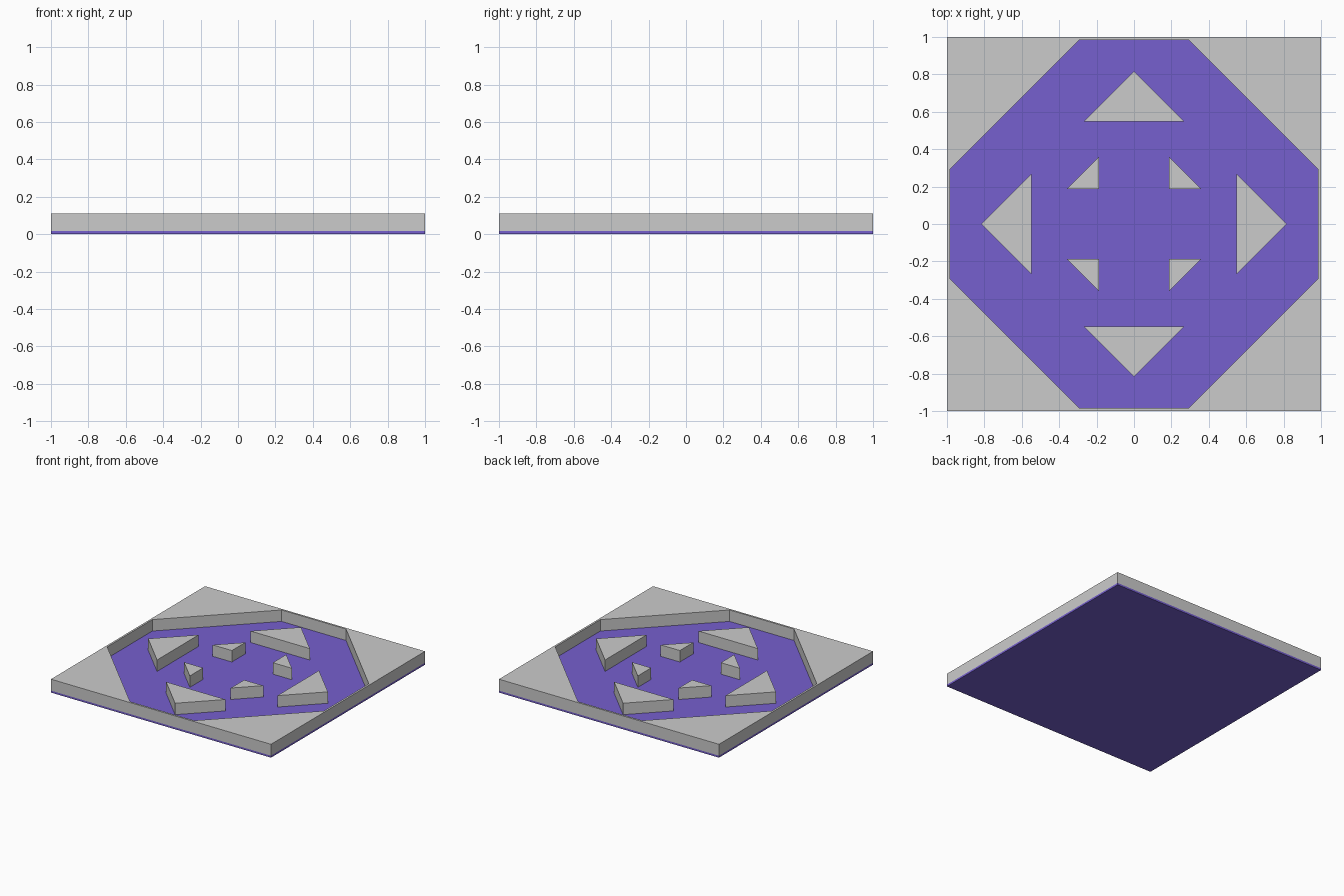
import bpy, bmesh
from math import pi
from mathutils import Matrix, Vector

if "Cube" in bpy.data.objects:
    bpy.data.objects.remove(bpy.data.objects["Cube"])

BASE_H = 0.016
TOP_Z = 0.11


def slab(name, polygons, z0, z1):
    """Flat counter-clockwise polygons thickened upwards from z0 to z1."""
    bm = bmesh.new()
    for poly in polygons:
        bm.faces.new([bm.verts.new((x, y, z0)) for x, y in poly])
    bmesh.ops.remove_doubles(bm, verts=bm.verts, dist=1e-4)
    mesh = bpy.data.meshes.new(name)
    bm.to_mesh(mesh)
    bm.free()
    obj = bpy.data.objects.new(name, mesh)
    bpy.context.collection.objects.link(obj)
    mod = obj.modifiers.new("thickness", 'SOLIDIFY')
    mod.thickness = z1 - z0
    mod.offset = 1
    return obj


def turned(poly, k):
    """Polygon rotated by k quarter turns."""
    rot = Matrix.Rotation(k * pi / 2, 2)
    return [tuple(rot @ Vector(p)) for p in poly]


# Coloured base plate
base = slab("base_plate", [[(-1, -1), (1, -1), (1, 1), (-1, 1)]], 0, BASE_H)
purple = bpy.data.materials.new("purple")
purple.diffuse_color = (0.18, 0.115, 0.62, 1)
purple.use_nodes = True
purple.node_tree.nodes["Principled BSDF"].inputs["Base Color"].default_value = purple.diffuse_color
base.data.materials.append(purple)

# Square frame with an octagonal opening: corner triangles and thin side strips
A, B = 0.984, 0.293
corner = [(1, 1), (B, A), (A, B)]
strip = [(-1, 1), (-B, A), (B, A), (1, 1)]
slab("octagon_frame", [turned(p, k) for k in range(4) for p in (corner, strip)],
     BASE_H, TOP_Z)

# Raised triangles: large ones pointing outwards, small right-angled ones inside
large = [(-0.27, 0.547), (0.27, 0.547), (0, 0.817)]
small = [(0.185, 0.187), (0.358, 0.187), (0.185, 0.36)]
small = [(0.186, 0.186), (0.36, 0.186), (0.186, 0.36)]
for k in range(4):
    slab(f"large_triangle_{k + 1}", [turned(large, k)], BASE_H, TOP_Z)
    slab(f"small_triangle_{k + 1}", [turned(small, k)], BASE_H, TOP_Z)
